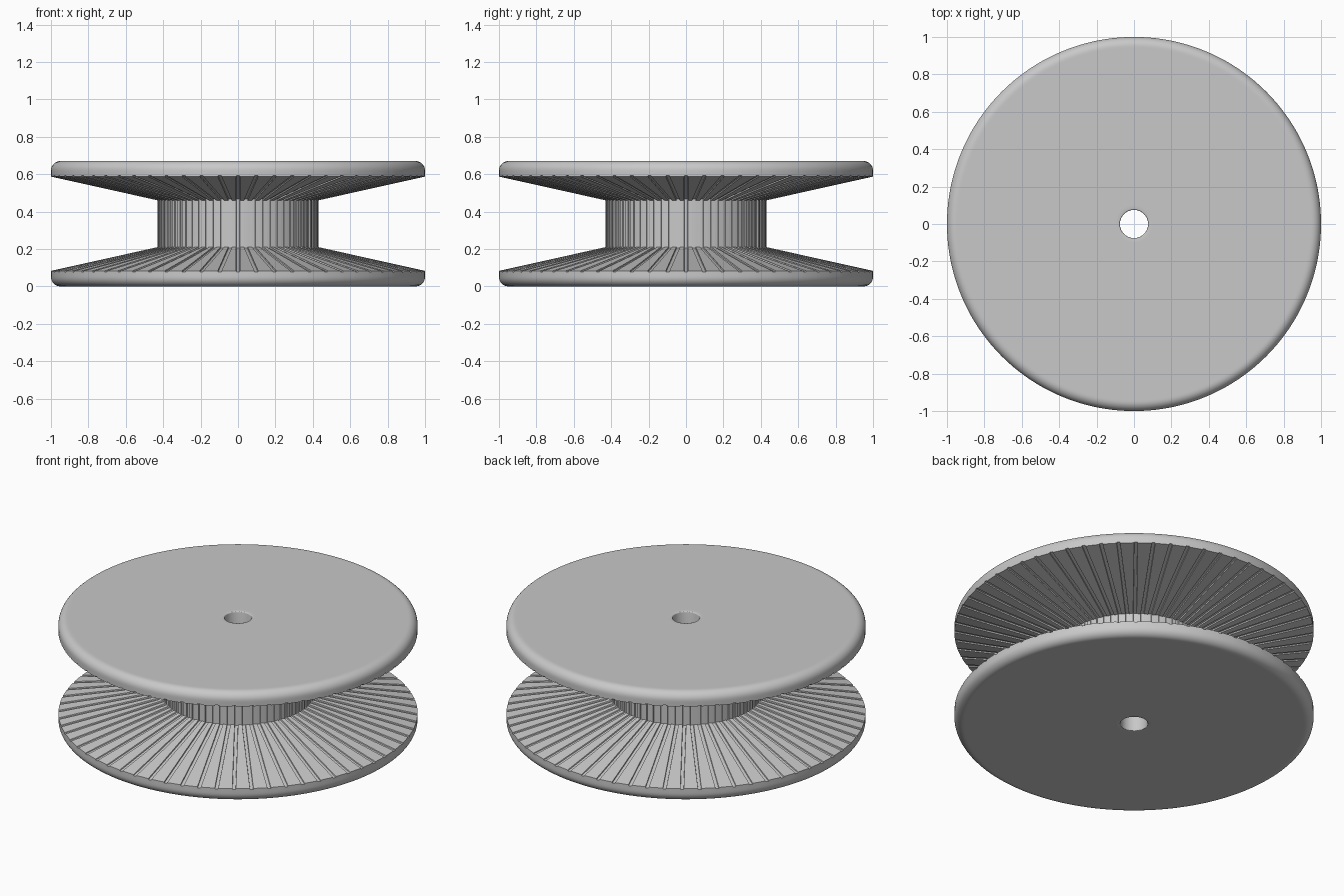
import bpy, bmesh
from math import asin, sin, cos, pi, radians

if "Cube" in bpy.data.objects:
    bpy.data.objects.remove(bpy.data.objects["Cube"])

SECTORS = 64          # number of radial grooves
DEPTH = 0.006         # groove depth
WIDE, NARROW = 0.010, 0.0085   # half widths of the groove at top and floor
H = 0.67

grey = bpy.data.materials.new("light grey")
grey.diffuse_color = (0.58, 0.58, 0.58, 1)
grey.use_nodes = True
grey.node_tree.nodes["Principled BSDF"].inputs["Base Color"].default_value = grey.diffuse_color


def fillet(cx, cz, r, start, end, steps):
    """Arc points in the profile plane."""
    return [(cx + r * cos(radians(start + (end - start) * i / steps)),
             cz + r * sin(radians(start + (end - start) * i / steps)), 0, 0)
            for i in range(steps + 1)]


# Lower half of the closed profile, from bore to hub: (radius, z, groove dr, groove dz)
lower = fillet(0.081, 0.006, 0.006, 180, 270, 3)
lower += [(0.10, 0, 0, 0), (0.94, 0, 0, 0)]
lower += fillet(0.95, 0.05, 0.05, 270, 360, 8)
lower += [(1.0, 0.06, 0, 0),
          (1.0, 0.083, 0, -DEPTH),
          (0.43, 0.21, -DEPTH, -DEPTH)]
# Mirror for the upper half
profile = lower + [(r, H - z, dr, -dz) for r, z, dr, dz in reversed(lower)]


def ring(bm, r, z, dr, dz):
    """One ring of the spool, with flat lands between grooves where it is grooved."""
    verts = []
    grooved = dr != 0 or dz != 0
    step = 2 * pi / SECTORS
    ref = max(r, 0.43)
    wide, narrow = asin(WIDE / ref), asin(NARROW / ref)
    for s in range(SECTORS):
        a = s * step
        for off, low in ((-wide, 0), (-narrow, 1), (narrow, 1), (wide, 0)):
            rr, zz = r + dr * low, z + dz * low
            verts.append(bm.verts.new((rr * cos(a + off), rr * sin(a + off), zz)))
        # land subdivisions: on the chord when grooved, on the circle otherwise
        land = step - 2 * wide
        for t in (1 / 3, 2 / 3):
            off = wide + land * t
            rr = r * cos(land / 2) / cos(off - step / 2) if grooved else r
            verts.append(bm.verts.new((rr * cos(a + off), rr * sin(a + off), z)))
    return verts


# Spool: grooved pulley with a through bore
bm = bmesh.new()
rings = [ring(bm, *p) for p in profile]
n = len(rings[0])
for k, lo in enumerate(rings):
    hi = rings[(k + 1) % len(rings)]
    for i in range(n):
        j = (i + 1) % n
        bm.faces.new((lo[i], lo[j], hi[j], hi[i]))
bmesh.ops.recalc_face_normals(bm, faces=bm.faces)
mesh = bpy.data.meshes.new("grooved_spool")
bm.to_mesh(mesh)
bm.free()
mesh.materials.append(grey)
spool = bpy.data.objects.new("grooved_spool", mesh)
bpy.context.collection.objects.link(spool)
bpy.context.view_layer.objects.active = spool
spool.select_set(True)
bpy.ops.object.shade_smooth_by_angle(angle=radians(30))
